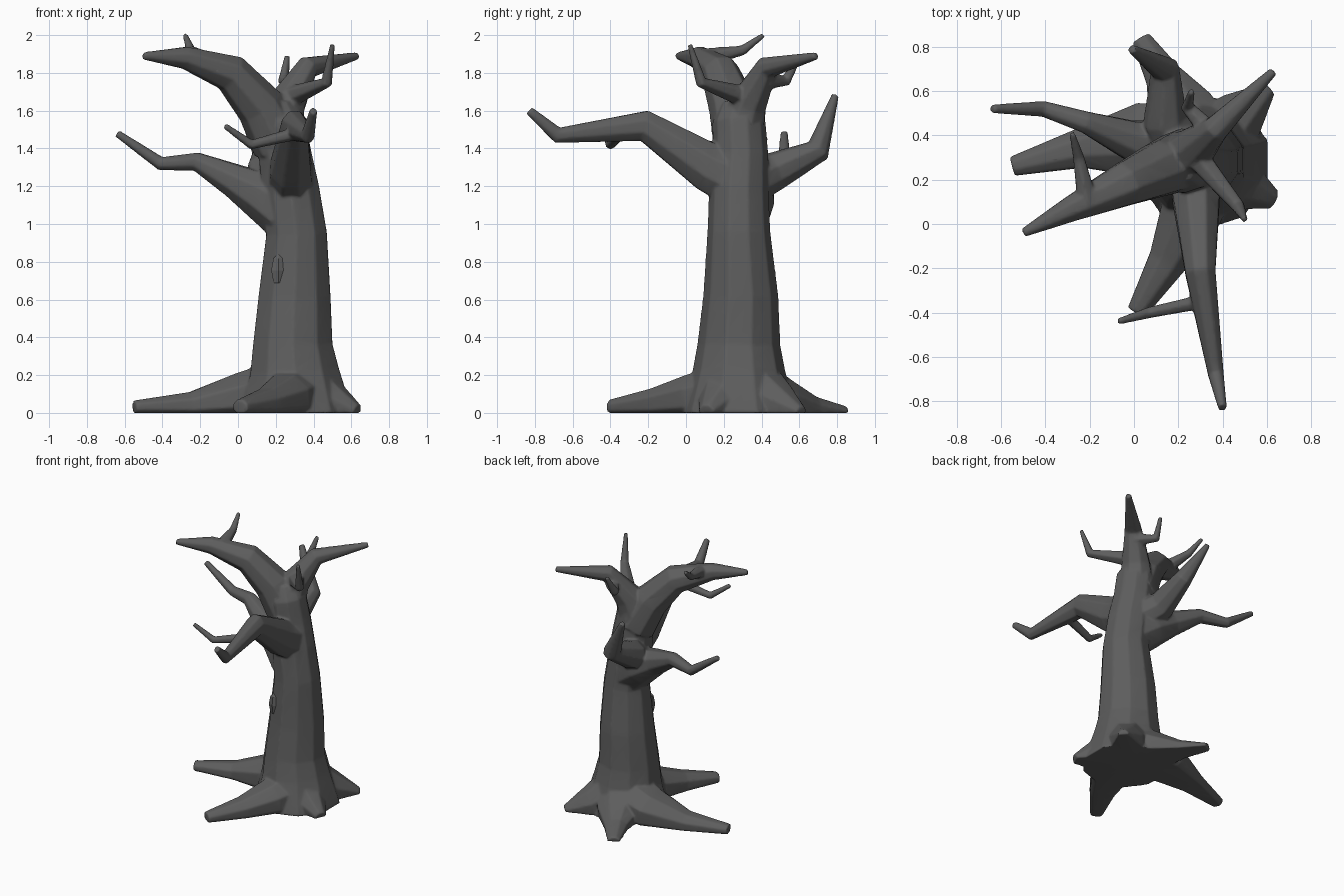
import bpy, bmesh, math
from mathutils import Vector

cube = bpy.data.objects.get("Cube")
if cube:
    bpy.data.objects.remove(cube)

bark = bpy.data.materials.new("dark_grey_bark")
bark.use_nodes = True
GREY = (0.11, 0.11, 0.11, 1)
bark.diffuse_color = GREY
bark.node_tree.nodes["Principled BSDF"].inputs["Base Color"].default_value = GREY


def finish(name, bm):
    """Cut flat at the ground, close the cut and link."""
    cut = bmesh.ops.bisect_plane(bm, geom=bm.verts[:] + bm.edges[:] + bm.faces[:],
                                 plane_co=(0, 0, 0), plane_no=(0, 0, 1), clear_inner=True)
    edges = [e for e in cut["geom_cut"] if isinstance(e, bmesh.types.BMEdge)]
    if edges:
        bmesh.ops.holes_fill(bm, edges=edges)
    bmesh.ops.recalc_face_normals(bm, faces=bm.faces[:])
    mesh = bpy.data.meshes.new(name)
    bm.to_mesh(mesh)
    bm.free()
    mesh.materials.append(bark)
    ob = bpy.data.objects.new(name, mesh)
    bpy.context.collection.objects.link(ob)
    return ob


def limb(name, *path, sides=8, flat=1.0):
    """Tapered tube through (x, y, z, radius) points; flat scales its height."""
    points = [Vector(p[:3]) for p in path]
    bm = bmesh.new()
    rings, side = [], None
    for i, point in enumerate(points):
        direction_in = (point - points[max(i - 1, 0)]).normalized()
        direction_out = (points[min(i + 1, len(points) - 1)] - point).normalized()
        tangent = (direction_in + direction_out).normalized()
        if side is None:
            side = tangent.cross(Vector((0, 0, 1)))
            side = side if side.length > 0.2 else Vector((1, 0, 0))
        side = (side - tangent * side.dot(tangent)).normalized()
        up = tangent.cross(side) * flat
        radius = path[i][3] * 1.05
        angles = [math.tau * (k + 0.5) / sides for k in range(sides)]
        rings.append([bm.verts.new(point + radius * (side * math.cos(a) + up * math.sin(a)))
                      for a in angles])
    for lower, upper in zip(rings, rings[1:]):
        for k in range(sides):
            n = (k + 1) % sides
            bm.faces.new((lower[k], lower[n], upper[n], upper[k]))
    bm.faces.new(rings[0])
    bm.faces.new(rings[-1])
    return finish(name, bm)


# Trunk, leaning slightly and flaring at the foot
trunk = limb("trunk", (.31, .28, -.02, .3), (.3, .28, .22, .235), (.29, .28, .36, .21),
             (.3, .29, .62, .19), (.31, .28, .95, .16), (.28, .28, 1.18, .15),
             (.25, .29, 1.36, .14), (.22, .28, 1.54, .135), (.2, .28, 1.64, .09), sides=10)

# Main branches
limb("front_branch", (.28, .29, 1.22, .125), (.28, .12, 1.3, .11), (.3, -.22, 1.52, .07),
     (.37, -.68, 1.47, .036), (.4, -.83, 1.6, .02), flat=1.2)
limb("right_branch", (.26, .29, 1.06, .15), (.13, .34, 1.15, .13), (-.02, .38, 1.23, .09),
     (-.22, .46, 1.33, .05), (-.41, .52, 1.32, .036), (-.64, .52, 1.48, .02))
limb("back_branch", (.24, .3, 1.2, .12), (.14, .47, 1.28, .1), (.14, .7, 1.39, .065),
     (-.01, .79, 1.68, .02))
limb("upper_right_branch", (.22, .29, 1.42, .14), (.12, .25, 1.62, .125), (-.04, .18, 1.8, .1),
     (-.28, .07, 1.88, .06), (-.5, -.04, 1.89, .02))
limb("upper_left_branch", (.21, .28, 1.44, .13), (.26, .33, 1.64, .1), (.37, .43, 1.83, .06),
     (.63, .69, 1.89, .02))

# Twigs
limb("front_twig", (.31, -.35, 1.48, .035), (.07, -.4, 1.42, .027), (-.07, -.44, 1.52, .016),
     sides=6)
limb("upper_right_twig", (-.21, .1, 1.88, .05), (-.25, .3, 1.92, .027), (-.28, .41, 2, .014),
     sides=6)
limb("upper_left_front_twig", (.27, .32, 1.67, .06), (.47, .08, 1.75, .032),
     (.5, .02, 1.95, .014), sides=6)
limb("upper_left_back_twig", (.34, .42, 1.76, .05), (.24, .53, 1.76, .032),
     (.26, .6, 1.89, .015), sides=6)

# Roots spreading over the ground
limb("right_root", (.25, .34, .13, .2), (.02, .38, .08, .17), (-.25, .34, .04, .09),
     (-.55, .26, .03, .045), flat=.8)
limb("front_root", (.3, .22, .1, .18), (.25, .03, .08, .14), (.15, -.17, .05, .09),
     (.01, -.4, .03, .045), flat=.9)
limb("back_root", (.28, .33, .12, .22), (.21, .52, .05, .155), (.13, .67, .02, .085),
     (.03, .84, 0, .045), flat=.8)
limb("back_left_root", (.32, .32, .13, .2), (.48, .49, .04, .12), (.61, .61, 0, .035))
limb("left_root", (.32, .26, .16, .19), (.5, .17, .05, .11), (.63, .11, 0, .045))

# Grow all limbs into one continuous surface with soft joints
bpy.ops.object.select_all(action="DESELECT")
for ob in bpy.context.collection.objects:
    if ob.name.endswith(("trunk", "_branch", "_twig", "_root")):
        ob.select_set(True)
bpy.context.view_layer.objects.active = trunk
bpy.ops.object.join()
trunk.name = "trunk_with_branches_and_roots"
remesh = trunk.modifiers.new("merge", "REMESH")
remesh.mode = "VOXEL"
remesh.voxel_size = 0.008
soften = trunk.modifiers.new("soften", "SMOOTH")
soften.factor = 0.5
soften.iterations = 6
reduce = trunk.modifiers.new("reduce", "DECIMATE")
reduce.ratio = 0.15
for name in ("merge", "soften", "reduce"):
    bpy.ops.object.modifier_apply(modifier=name)
bpy.ops.object.shade_smooth_by_angle(angle=math.radians(60))

# Knot on the front of the trunk
bm = bmesh.new()
bmesh.ops.create_uvsphere(bm, u_segments=6, v_segments=4, radius=1)
bmesh.ops.scale(bm, vec=(.045, .03, .09), verts=bm.verts)
bmesh.ops.translate(bm, vec=(.215, .14, .755), verts=bm.verts)
finish("trunk_knot", bm)
